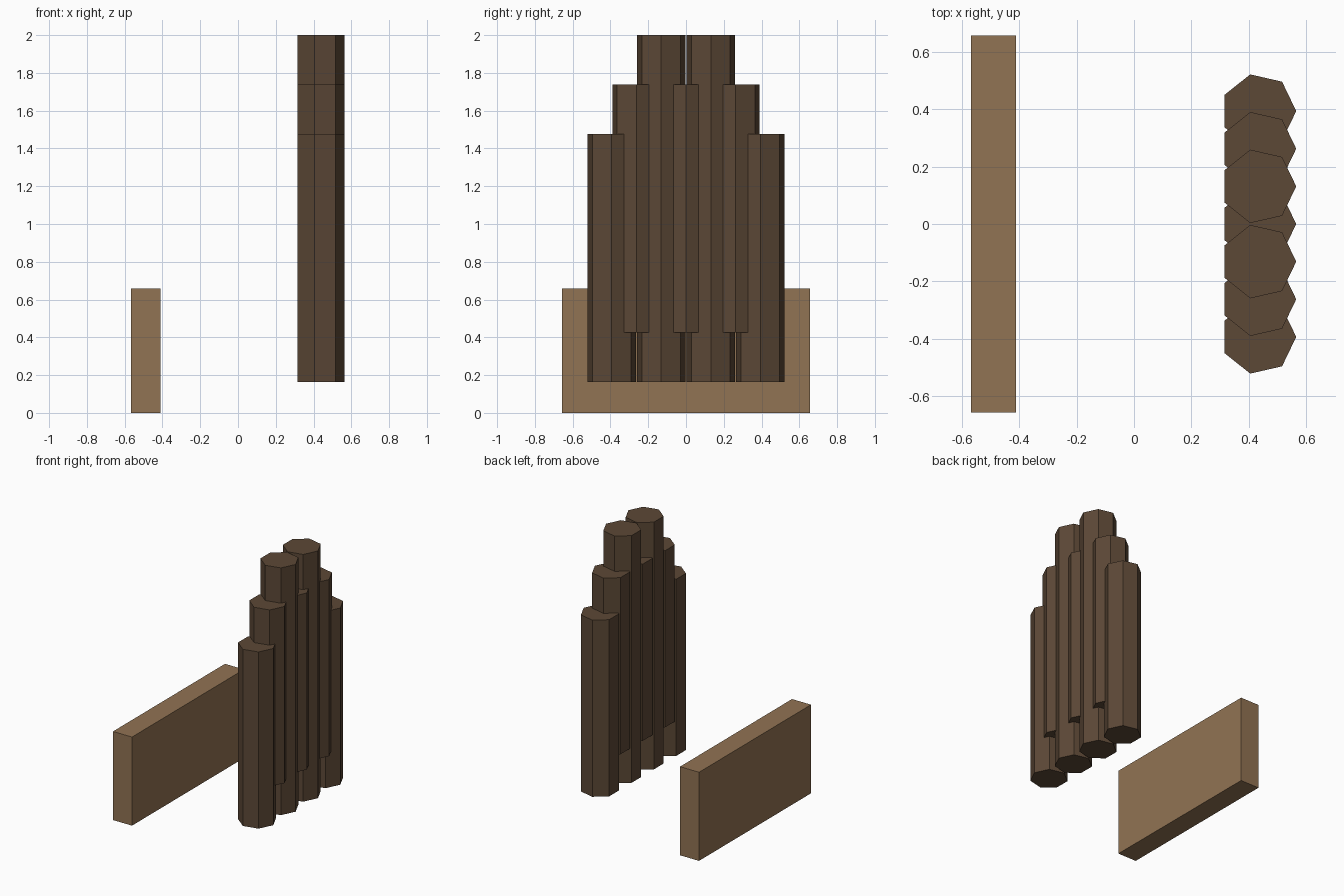
import bpy, bmesh, math

if "Cube" in bpy.data.objects:
    bpy.data.objects.remove(bpy.data.objects["Cube"])


def material(name, rgb):
    m = bpy.data.materials.new(name)
    lin = [((c / 255 + 0.055) / 1.055) ** 2.4 for c in rgb]
    m.diffuse_color = (*lin, 1)
    m.use_nodes = True
    m.node_tree.nodes["Principled BSDF"].inputs["Base Color"].default_value = m.diffuse_color
    return m


def prism(name, outline, z0, z1, mat):
    """Extrude a counter-clockwise outline from z0 up to z1."""
    bm = bmesh.new()
    base = bm.faces.new([bm.verts.new((x, y, z0)) for x, y in outline])
    ext = bmesh.ops.extrude_face_region(bm, geom=[base], use_keep_orig=True)
    for v in ext["geom"]:
        if isinstance(v, bmesh.types.BMVert):
            v.co.z = z1
    bmesh.ops.recalc_face_normals(bm, faces=bm.faces)
    me = bpy.data.meshes.new(name)
    bm.to_mesh(me)
    bm.free()
    me.materials.append(mat)
    ob = bpy.data.objects.new(name, me)
    bpy.context.collection.objects.link(ob)
    return ob


light_wood = material("light wood", (145, 115, 83))
dark_wood = material("dark wood", (92, 72, 54))

U = 0.1311      # log radius and spacing
CX = 0.434      # x of the row of logs

# Upright plank
prism("plank", [(-0.567, -0.657), (-0.411, -0.657), (-0.411, 0.657), (-0.567, 0.657)],
      0, 0.658, light_wood)

# Row of seven-sided logs: distance from middle -> bottom and top
spans = {0: (0.426, 1.738), 1: (0.164, 2.0), 2: (0.426, 1.738), 3: (0.164, 1.476)}
for i in range(-3, 4):
    z0, z1 = spans[abs(i)]
    ring = [(CX + U * math.cos(k * math.tau / 7), i * U + U * math.sin(k * math.tau / 7))
            for k in range(7)]
    prism(f"log_{i + 4}", ring, z0, z1, dark_wood)
